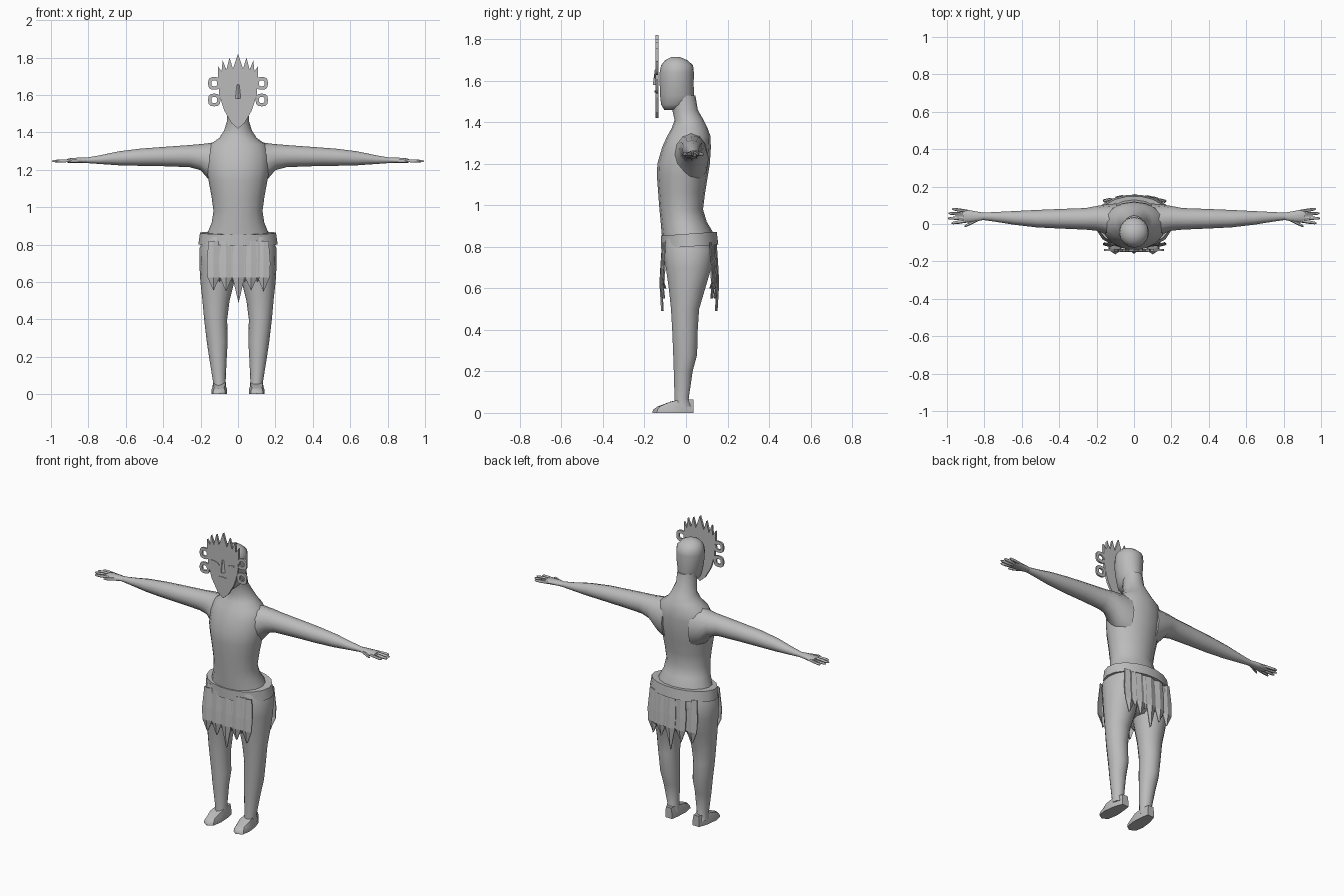
import bpy, bmesh, math
from mathutils import Vector

if "Cube" in bpy.data.objects:
    bpy.data.objects.remove(bpy.data.objects["Cube"])

GREY = bpy.data.materials.new("plain grey")
GREY.diffuse_color = (0.5, 0.5, 0.5, 1)
GREY.use_nodes = True
GREY.node_tree.nodes["Principled BSDF"].inputs["Base Color"].default_value = GREY.diffuse_color


def finish(name, bm, smooth=None, mirror=False):
    bmesh.ops.recalc_face_normals(bm, faces=bm.faces)
    me = bpy.data.meshes.new(name)
    bm.to_mesh(me)
    bm.free()
    ob = bpy.data.objects.new(name, me)
    bpy.context.collection.objects.link(ob)
    me.materials.append(GREY)
    bpy.ops.object.select_all(action='DESELECT')
    ob.select_set(True)
    bpy.context.view_layer.objects.active = ob
    if smooth:
        bpy.ops.object.shade_smooth_by_angle(angle=math.radians(smooth))
    if mirror:
        ob.modifiers.new("Mirror", 'MIRROR').use_mirror_merge = False
    return ob


def skin(bm, rings, caps=True):
    """Bridge a list of equal-length point loops."""
    vs = [[bm.verts.new(p) for p in r] for r in rings]
    n = len(vs[0])
    for a, b in zip(vs, vs[1:]):
        for i in range(n):
            j = (i + 1) % n
            bm.faces.new((a[i], a[j], b[j], b[i]))
    if caps:
        bm.faces.new(vs[0][::-1])
        bm.faces.new(vs[-1])


def ring(axis, pos, u0, u1, v0, v1, n=16, tilt=0.0):
    """Ellipse spanning u0..u1, v0..v1; axis z uses (x, y), axis x uses (y, z)."""
    pts = []
    for i in range(n):
        a = 2 * math.pi * i / n
        u = (u0 + u1) / 2 + (u1 - u0) / 2 * math.cos(a)
        v = (v0 + v1) / 2 + (v1 - v0) / 2 * math.sin(a)
        pts.append(Vector((u, v, pos + tilt * v)) if axis == 'z' else Vector((pos, u, v)))
    return pts


def plate(bm, outline, y0, y1):
    """Extrude an (x, z) outline between two depths."""
    skin(bm, [[(x, y, z) for x, z in outline] for y in (y0, y1)])


# torso and neck: height, half width, front, back
torso = [(0.63, .07, -.06, .06), (0.70, .165, -.095, .115), (0.80, .18, -.11, .135),
         (0.87, .16, -.118, .13), (0.92, .14, -.122, .10), (0.98, .131, -.128, .082),
         (1.06, .142, -.134, .092), (1.14, .157, -.14, .105), (1.20, .168, -.138, .115),
         (1.28, .168, -.115, .12), (1.335, .15, -.09, .117), (1.37, .10, -.07, .105),
         (1.41, .074, -.055, .085), (1.46, .059, -.066, .057), (1.53, .055, -.07, .045)]
bm = bmesh.new()
skin(bm, [ring('z', z, -w, w, f, b) for z, w, f, b in torso])
finish("torso", bm, 60)

# head
head = [(1.46, .025, -.105, -.03), (1.485, .052, -.12, .03), (1.53, .066, -.125, .038),
        (1.59, .077, -.127, .037), (1.64, .08, -.127, .038), (1.675, .076, -.12, .034),
        (1.70, .055, -.10, .005), (1.715, .022, -.07, -.03)]
bm = bmesh.new()
skin(bm, [ring('z', z, -w, w, f, b) for z, w, f, b in head])
finish("head", bm, 60)

# arms: reach, front, back, bottom, top
arm = [(.09, -.07, .11, 1.10, 1.355), (.15, -.055, .105, 1.14, 1.343), (.20, -.036, .096, 1.198, 1.337),
       (.26, -.03, .085, 1.214, 1.332), (.40, -.024, .08, 1.219, 1.322), (.52, -.018, .075, 1.221, 1.313),
       (.64, -.004, .069, 1.224, 1.298), (.74, .012, .064, 1.231, 1.277), (.81, .022, .06, 1.236, 1.265)]
bm = bmesh.new()
skin(bm, [ring('x', *a, n=12) for a in arm])
finish("arm", bm, 60, True)

# hands: a palm, four spread fingers and a thumb
bm = bmesh.new()
palm = [(.80, .023, .06, 1.237, 1.265), (.85, .012, .068, 1.235, 1.266),
        (.90, .008, .078, 1.235, 1.262), (.915, .012, .076, 1.238, 1.258)]
skin(bm, [ring('x', *p, n=10) for p in palm])
fingers = [((.89, .017), (.975, .004)), ((.89, .033), (.995, .030)), ((.89, .052), (.992, .057)),
           ((.89, .067), (.972, .081)), ((.83, .026), (.905, -.012))]
for (x0, y0), (x1, y1) in fingers:
    rings = []
    for t, r in ((0, .009), (.55, .009), (.9, .007), (1, .003)):
        x, y, z = x0 + (x1 - x0) * t, y0 + (y1 - y0) * t, 1.249 - .003 * t
        rings.append(ring('x', x, y - r, y + r, z - r, z + r, n=6))
    skin(bm, rings)
finish("hand", bm, 60, True)

# legs: height, inner, outer, front, back
leg = [(.03, .062, .136, -.06, .03), (.07, .066, .134, -.056, .014), (.20, .06, .155, -.06, .033),
       (.28, .055, .167, -.063, .055), (.40, .058, .181, -.068, .058), (.50, .045, .19, -.074, .065),
       (.60, .02, .201, -.085, .095), (.70, .004, .207, -.10, .125), (.78, .004, .206, -.108, .132),
       (.84, .02, .18, -.10, .12)]
bm = bmesh.new()
skin(bm, [ring('z', *r, n=14) for r in leg])
finish("leg", bm, 60, True)

# feet: sole outline lofted up to a wedge that is tallest at the ankle
sole = [(.07, .036), (.115, .036), (.134, -.02), (.142, -.09), (.134, -.14),
        (.10, -.162), (.068, -.14), (.058, -.08), (.062, -.01)]
bm = bmesh.new()


def instep(y):
    return .03 + .035 * min(1, max(0, (y + .15) / .1))


levels = []
for t, s in ((0, 1), (.5, .97), (1, .78)):
    levels.append([(.1 + (x - .1) * s, -.055 + (y + .055) * (s if y < 0 else 1), instep(y) * t)
                   for x, y in sole])
skin(bm, levels)
finish("foot", bm, 40, True)

# belt: a slightly tilted hollow band
bm = bmesh.new()
band = [(.80, .212, -.122, .158), (.862, .203, -.122, .15), (.862, .15, -.10, .12), (.80, .17, -.10, .12)]
rings = [ring('z', z, -w, w, f, b, 18, .07) for z, w, f, b in band]
skin(bm, rings + [rings[0]], caps=False)
bmesh.ops.remove_doubles(bm, verts=bm.verts, dist=1e-5)
finish("belt", bm, 30)


# skirt: pointed, slightly folded leaf strips, front and back
def strip(bm, x, y, tip, w, out):
    rows = [(.82, .75, 0), (.70, 1.0, .008), (.625, .9, .012), (tip, .02, .004)]
    rings = []
    for z, s, bulge in rows:
        cy = y + out * bulge
        hw = w * s
        front = [(x - hw, cy, z), (x, cy + out * .008, z), (x + hw, cy, z)]
        rings.append(front + [(px, py - out * .005, pz) for px, py, pz in front[::-1]])
    skin(bm, rings)


for name, out in (("front_skirt", -1), ("back_skirt", 1)):
    bm = bmesh.new()
    for k, tip in enumerate((.555, .55, .49, .555, .55)):
        x = (k - 2) * .067 + .003
        y = -.108 + .35 * x * x if out < 0 else .14 - 1.2 * x * x
        strip(bm, x, y, tip, .036, out)
        # narrower under strip fills the gap between neighbours
        if k < 4:
            strip(bm, x + .033, y - out * .006, .60, .03, out)
    finish(name, bm)

# mask plate with a spiky crest
half = [(0, 1.42), (.035, 1.45), (.075, 1.52), (.10, 1.60), (.108, 1.70), (.108, 1.755), (.088, 1.725),
        (.082, 1.785), (.062, 1.735), (.045, 1.80), (.027, 1.74), (0, 1.82)]
outline = half + [(-x, z) for x, z in half[-2:0:-1]]
bm = bmesh.new()
plate(bm, outline, -.147, -.133)
finish("mask", bm)

# mask ear loops: two flat slotted rings on each side
bm = bmesh.new()
for z in (1.662, 1.573):
    loops = []
    for rx, rz, y in ((.033, .034, -.145), (.033, .034, -.134), (.016, .016, -.134), (.016, .016, -.145)):
        loops.append([(.127 + rx * math.copysign(abs(math.cos(a)) ** .7, math.cos(a)), y,
                       z + rz * math.copysign(abs(math.sin(a)) ** .7, math.sin(a)))
                      for a in (2 * math.pi * i / 16 for i in range(16))])
    skin(bm, loops + [loops[0]], caps=False)
bmesh.ops.remove_doubles(bm, verts=bm.verts, dist=1e-5)
finish("ear_loops", bm, mirror=True)

# mask features: slanted eyes, brow ridge and nose, mouth
bm = bmesh.new()
plate(bm, [(.022, 1.617), (.045, 1.612), (.072, 1.625), (.078, 1.638), (.055, 1.637), (.032, 1.628)], -.151, -.146)
finish("eyes", bm, mirror=True)
bm = bmesh.new()
skin(bm, [[(-.008, -.146, 1.655), (.008, -.146, 1.655), (0, -.15, 1.655)],
          [(-.016, -.146, 1.58), (.016, -.146, 1.58), (0, -.16, 1.58)]])
finish("nose", bm)
bm = bmesh.new()
plate(bm, [(-.024, 1.55), (0, 1.544), (.024, 1.55), (0, 1.552)], -.151, -.146)
finish("mouth", bm)
